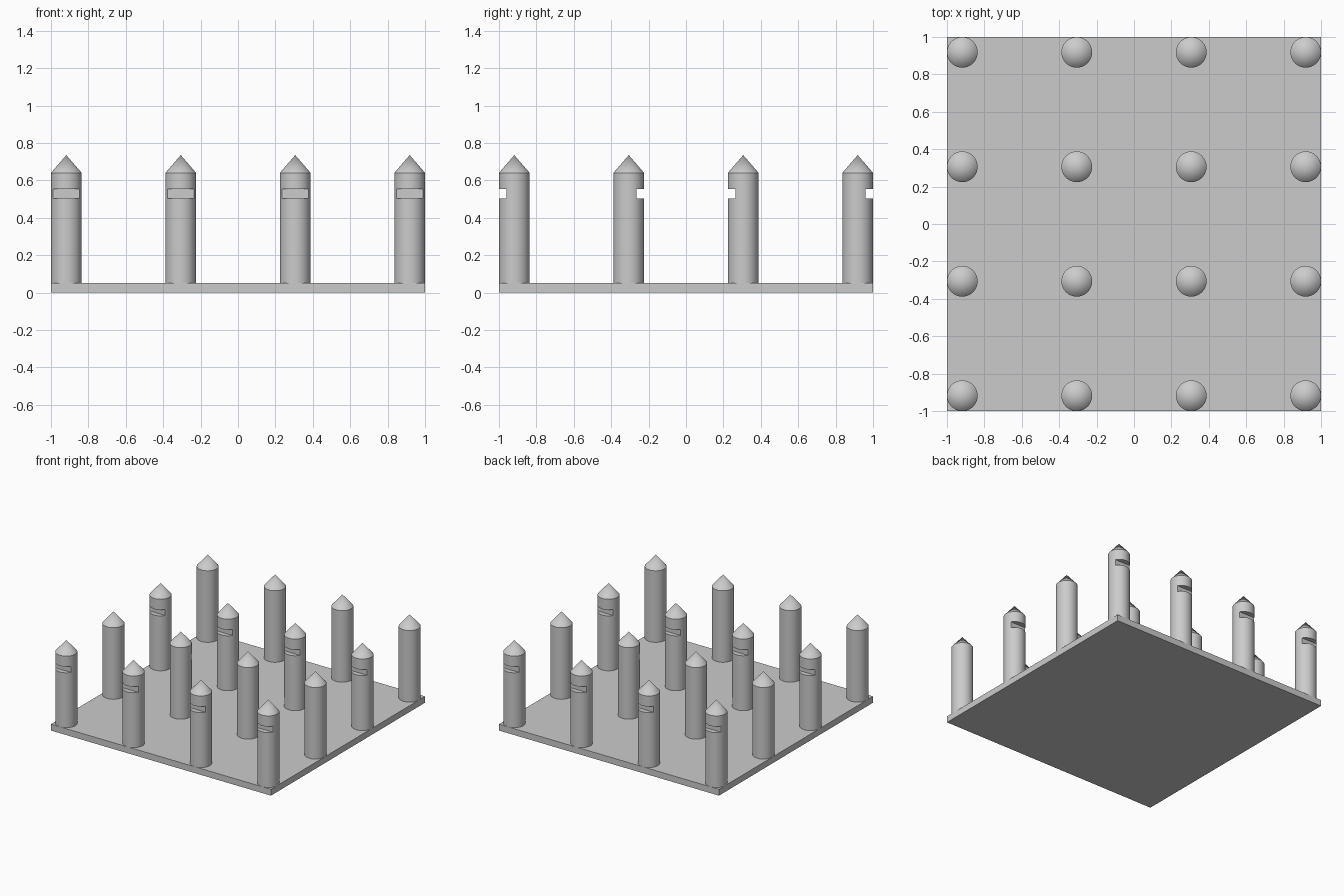
import bpy
import math

default = bpy.data.objects.get("Cube")
if default:
    bpy.data.objects.remove(default, do_unlink=True)

RADIUS = 0.082
BASE_TOP = 0.052
SHOULDER = 0.64
TIP = 0.735
SLOT_LOW, SLOT_HIGH, SLOT_DEPTH = 0.503, 0.553, 0.041
SPACING = 0.612

grey = bpy.data.materials.new("plain grey")
grey.use_nodes = True
colour = (0.6, 0.6, 0.6, 1)
grey.diffuse_color = colour
grey.node_tree.nodes["Principled BSDF"].inputs["Base Color"].default_value = colour


def box(name, low, high):
    bpy.ops.mesh.primitive_cube_add(size=1, location=[(a + b) / 2 for a, b in zip(low, high)])
    obj = bpy.context.object
    obj.name = name
    obj.scale = [b - a for a, b in zip(low, high)]
    bpy.ops.object.transform_apply(location=True, rotation=False, scale=True)
    obj.data.materials.append(grey)
    return obj


def pointed_post(name):
    # Round shaft and conical cap revolved from one profile
    profile = [(0, BASE_TOP), (RADIUS, BASE_TOP), (RADIUS, SHOULDER), (0, TIP)]
    sides = 64
    verts = [(0, 0, BASE_TOP), (0, 0, TIP)]
    for r, z in profile[1:3]:
        for i in range(sides):
            a = math.tau * i / sides
            verts.append((r * math.cos(a), r * math.sin(a), z))
    faces = []
    for i in range(sides):
        a, b = 2 + i, 2 + (i + 1) % sides
        c, d = b + sides, a + sides
        faces += [(0, b, a), (a, b, c, d), (d, c, 1)]
    mesh = bpy.data.meshes.new(name)
    mesh.from_pydata(verts, [], faces)
    mesh.materials.append(grey)
    obj = bpy.data.objects.new(name, mesh)
    bpy.context.collection.objects.link(obj)
    return obj


# Square ground slab
box("base_slab", (-1, -1, 0), (1, 1, BASE_TOP))

# One post with a slot cut into its front
post = pointed_post("post")
cutter = box("slot_cutter", (-0.2, -0.2, SLOT_LOW), (0.2, SLOT_DEPTH - RADIUS, SLOT_HIGH))
cut = post.modifiers.new("slot", "BOOLEAN")
cut.operation = "DIFFERENCE"
cut.solver = "EXACT"
cut.object = cutter
bpy.ops.object.select_all(action="DESELECT")
post.select_set(True)
bpy.context.view_layer.objects.active = post
bpy.ops.object.modifier_apply(modifier=cut.name)
bpy.ops.object.shade_smooth_by_angle(angle=math.radians(30))
bpy.data.objects.remove(cutter, do_unlink=True)

# Grid of posts, with slots facing alternately front and back by row
for row in range(4):
    for column in range(4):
        copy = bpy.data.objects.new(f"post_row_{row + 1}_column_{column + 1}", post.data)
        copy.location = ((column - 1.5) * SPACING, (row - 1.5) * SPACING, 0)
        copy.rotation_euler.z = math.pi * (row % 2)
        bpy.context.collection.objects.link(copy)
bpy.data.objects.remove(post, do_unlink=True)
